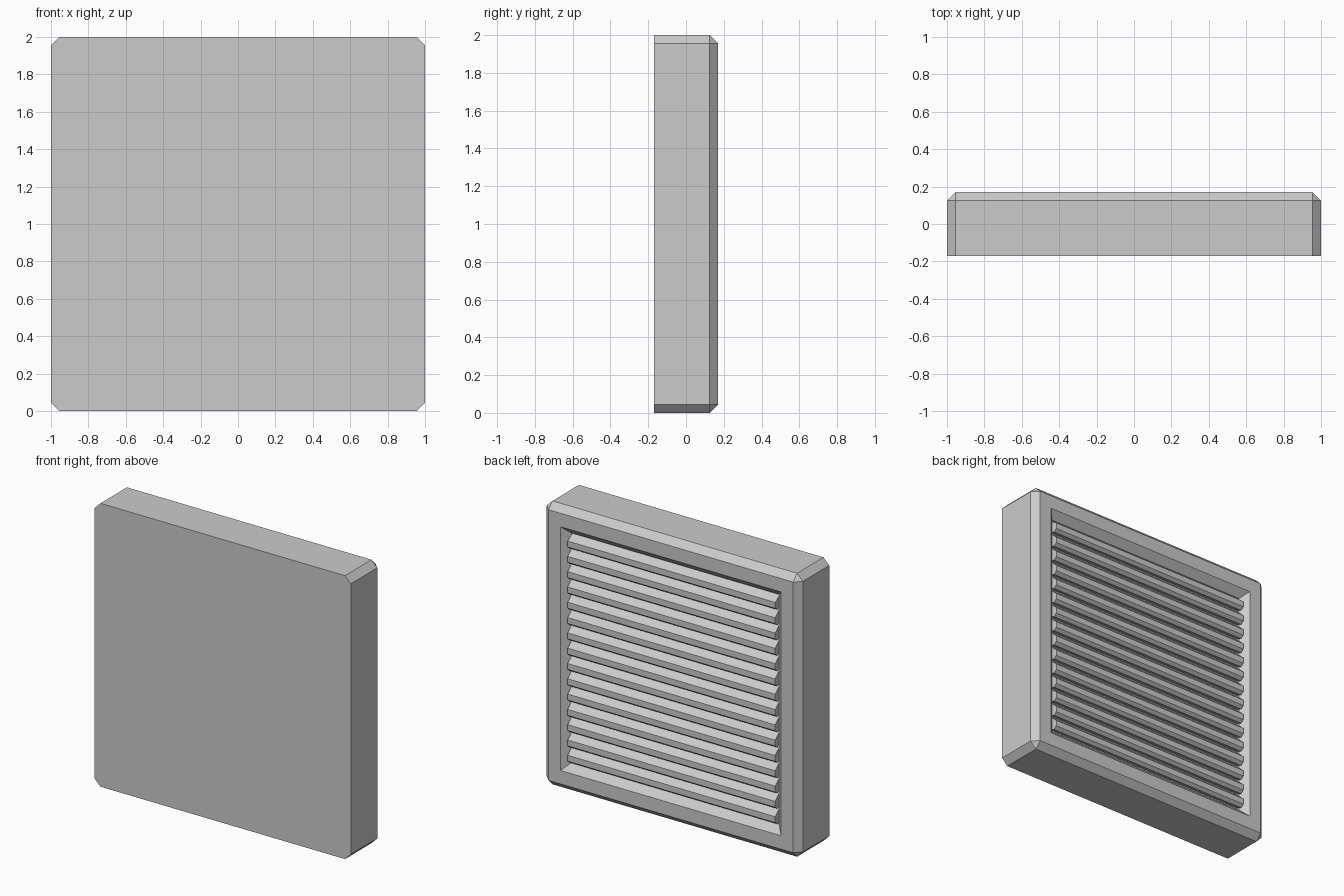
import bpy, bmesh
from mathutils import Matrix

if "Cube" in bpy.data.objects:
    bpy.data.objects.remove(bpy.data.objects["Cube"])

DEPTH = 0.17      # half depth of the housing
CHAMFER = 0.045


def add_object(name, bm):
    bmesh.ops.recalc_face_normals(bm, faces=bm.faces)
    mesh = bpy.data.meshes.new(name)
    bm.to_mesh(mesh)
    bm.free()
    obj = bpy.data.objects.new(name, mesh)
    bpy.context.collection.objects.link(obj)
    return obj


# Housing: box with chamfered corners and back rim, flat front
bm = bmesh.new()
bmesh.ops.create_cube(bm, size=2, matrix=Matrix.Translation((0, 0, 1)) @ Matrix.Diagonal((1, DEPTH, 1, 1)))
edges = [e for e in bm.edges if max(v.co.y for v in e.verts) > 0]
bmesh.ops.bevel(bm, geom=edges, offset=CHAMFER, segments=1, affect='EDGES')

# Recess in the back: flat rim, 45 degree lip, then a short straight wall
bm.normal_update()
back = max((f for f in bm.faces if f.normal.y > 0.99), key=lambda f: f.calc_area())
for half, y in ((0.86, DEPTH), (0.81, 0.12), (0.81, 0.10)):
    bmesh.ops.inset_individual(bm, faces=[back], thickness=0.02)
    for v in back.verts:
        v.co = (half if v.co.x > 0 else -half, y, 1 + (half if v.co.z > 1 else -half))
add_object("housing", bm)

# Louvre slats: one sloping profile repeated up the recess
COUNT = 15
PITCH = 1.62 / COUNT
profile = [(0.10, 0.015), (0.163, -0.04), (0.163, -0.082), (0.14, -0.10), (0.10, -0.085)]
for i in range(COUNT):
    top = 1.81 - i * PITCH
    bm = bmesh.new()
    # The topmost slat is kept inside the recess
    ring = [bm.verts.new((-0.81, y, min(top + z, 1.81))) for y, z in profile]
    face = bm.faces.new(ring)
    side = bmesh.ops.extrude_face_region(bm, geom=[face])
    moved = [g for g in side["geom"] if isinstance(g, bmesh.types.BMVert)]
    bmesh.ops.translate(bm, verts=moved, vec=(1.62, 0, 0))
    if face.is_valid and len(face.link_faces if hasattr(face, "link_faces") else []) > 0:
        bm.faces.remove(face)
    add_object(f"louvre_slat_{i + 1}", bm)
